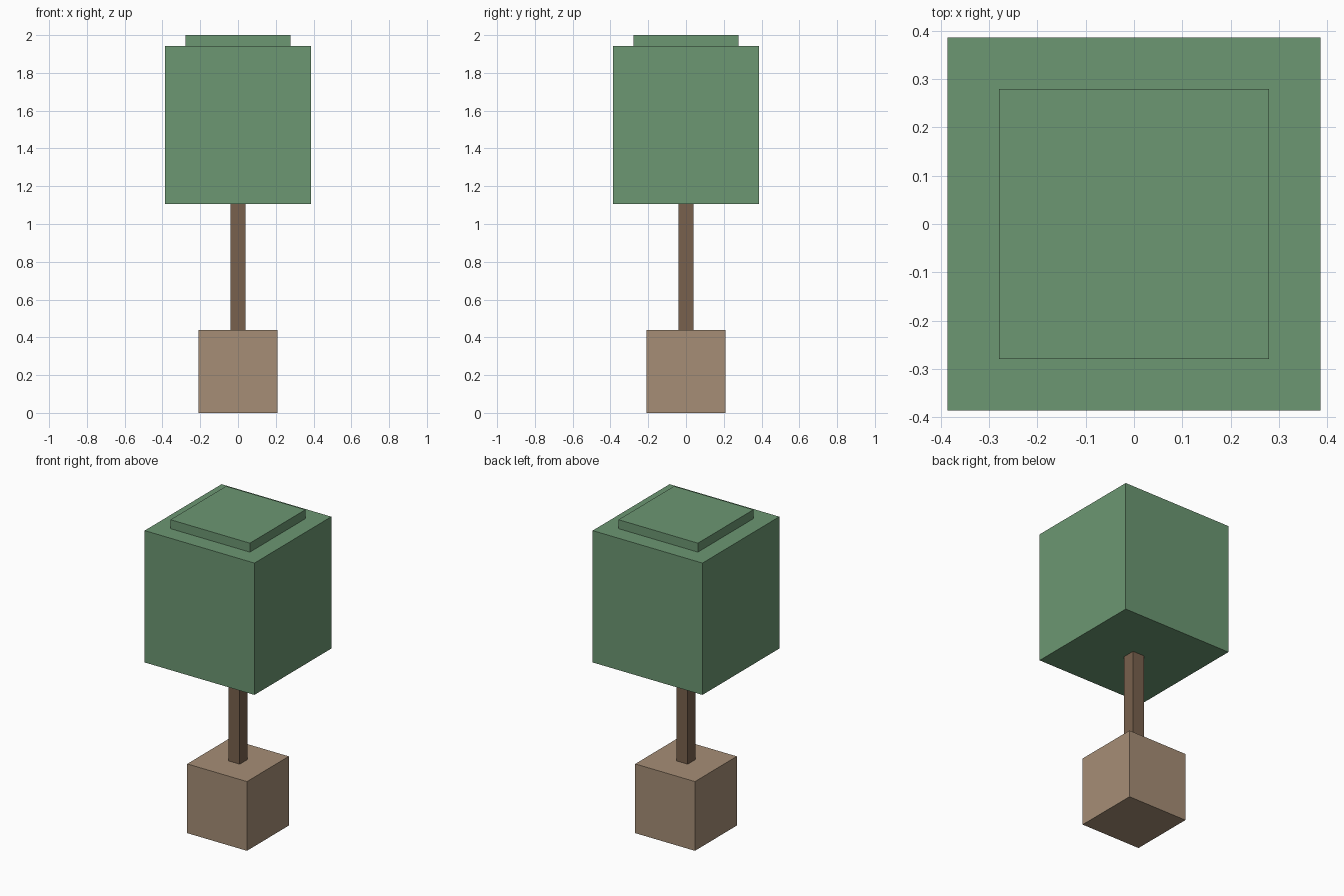
import bpy

if "Cube" in bpy.data.objects:
    bpy.data.objects.remove(bpy.data.objects["Cube"])


def material(name, color):
    m = bpy.data.materials.new(name)
    m.diffuse_color = (*color, 1)
    m.use_nodes = True
    m.node_tree.nodes["Principled BSDF"].inputs["Base Color"].default_value = m.diffuse_color
    return m


def box(name, half, z0, z1, mat):
    bpy.ops.mesh.primitive_cube_add(size=1, location=(0, 0, (z0 + z1) / 2))
    ob = bpy.context.object
    ob.name = name
    ob.scale = (2 * half, 2 * half, z1 - z0)
    bpy.ops.object.transform_apply(location=False, rotation=False, scale=True)
    ob.data.materials.append(mat)
    return ob


clay = material("clay", (0.38, 0.27, 0.18))
bark = material("bark", (0.19, 0.12, 0.075))
leaf = material("leaf", (0.15, 0.31, 0.17))

# Square planter and slim trunk
box("planter", 0.21, 0, 0.44, clay)
box("trunk", 0.04, 0.44, 1.105, bark)

# Clipped foliage block with a smaller raised cap
box("foliage", 0.386, 1.105, 1.943, leaf)
box("foliage_cap", 0.279, 1.943, 2.0, leaf)
